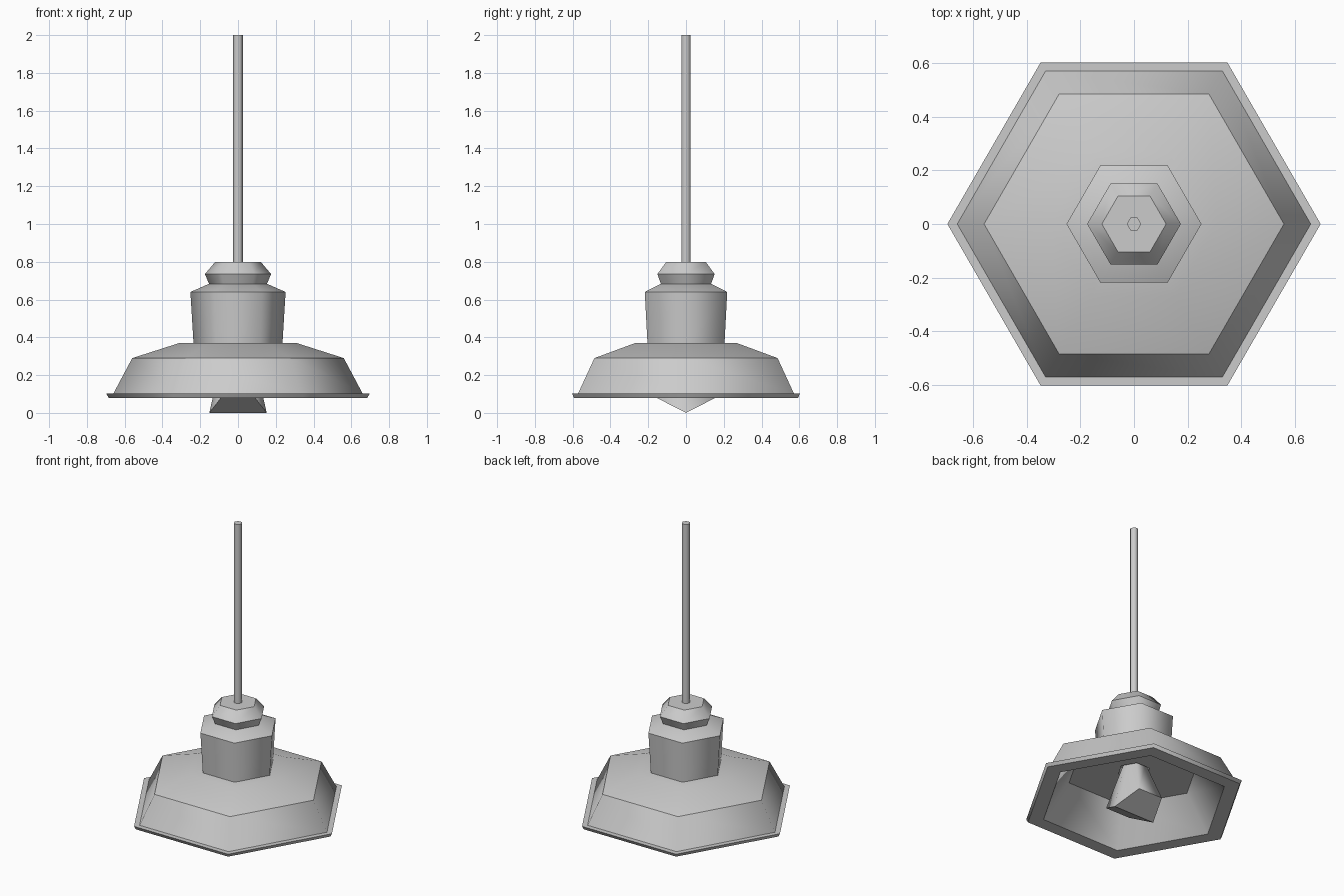
import bpy, bmesh
from math import cos, sin, pi

if "Cube" in bpy.data.objects:
    bpy.data.objects.remove(bpy.data.objects["Cube"])

SIDES = 6


def lathe(name, profile, closed=False, fold_bottom=None):
    """Hexagonal lathe of (radius, z) points, corners on the x axis."""
    bm = bmesh.new()
    rings = [[bm.verts.new((r * cos(2 * pi * i / SIDES), r * sin(2 * pi * i / SIDES), z))
              for i in range(SIDES)] for r, z in profile]
    pairs = list(zip(rings, rings[1:]))
    if closed:
        pairs.append((rings[-1], rings[0]))
    for a, b in pairs:
        for i in range(SIDES):
            j = (i + 1) % SIDES
            bm.faces.new((a[i], a[j], b[j], b[i]))
    if not closed:
        bm.faces.new(rings[-1])
        low = rings[0]
        if fold_bottom:
            # underside creased into a ridge along x
            r, z = fold_bottom
            low[0].co = (r, 0, z)
            low[3].co = (-r, 0, z)
            bm.faces.new((low[0], low[1], low[2], low[3]))
            bm.faces.new((low[3], low[4], low[5], low[0]))
        else:
            bm.faces.new(low)
    bmesh.ops.recalc_face_normals(bm, faces=bm.faces)
    for f in bm.faces:
        f.smooth = True
    # crisp horizontal rings, soft shading around the sides
    ring_of = {v: k for k, ring in enumerate(rings) for v in ring}
    for e in bm.edges:
        a, b = e.verts
        if ring_of[a] == ring_of[b] and e.calc_face_angle(0) > 0.5:
            e.smooth = False
    mesh = bpy.data.meshes.new(name)
    bm.to_mesh(mesh)
    bm.free()
    obj = bpy.data.objects.new(name, mesh)
    bpy.context.collection.objects.link(obj)
    return obj


# Hanging rod
lathe("hanging_rod", [(0.027, 0.79), (0.027, 2.0)])

# Rounded cap between rod and neck
lathe("cap_knob", [(0.15, 0.675), (0.175, 0.735), (0.12, 0.80)])

# Socket housing
lathe("socket_neck", [(0.235, 0.36), (0.252, 0.64), (0.15, 0.685)])

# Hollow shade: outer skin, rim lip, then inner skin and ceiling
lathe("shade", [(0.10, 0.37), (0.31, 0.37), (0.56, 0.29), (0.66, 0.102), (0.697, 0.102),
                (0.685, 0.08), (0.585, 0.08), (0.42, 0.305), (0.10, 0.305)], closed=True)

# Bulb with a creased underside
lathe("bulb", [(0.18, 0.08), (0.075, 0.34)], fold_bottom=(0.152, 0.0))
